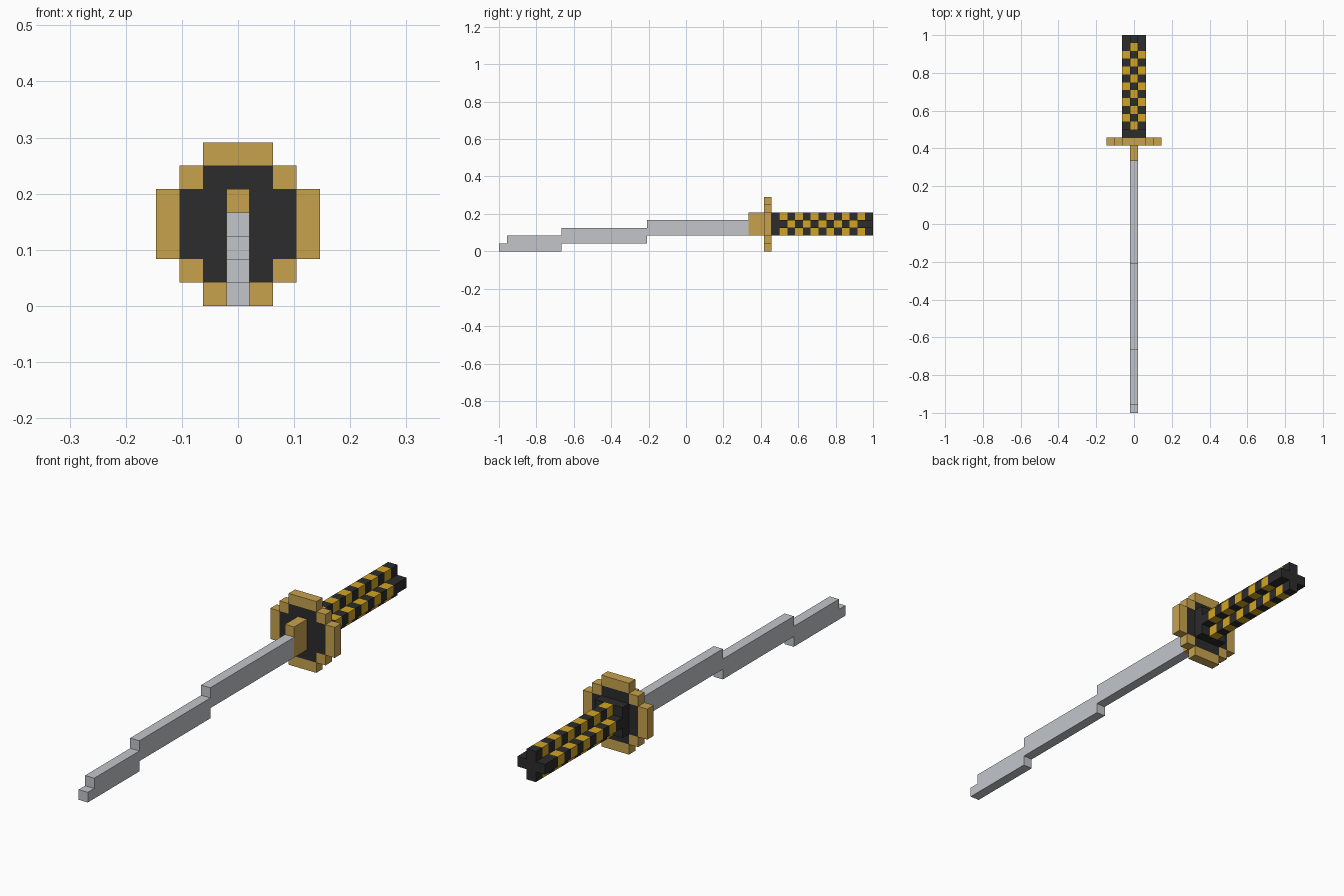
import bpy, bmesh

if "Cube" in bpy.data.objects:
    bpy.data.objects.remove(bpy.data.objects["Cube"])

U = 2 / 48            # one block of the grid
ZC = 3.5 * U          # height of the handle axis


def material(name, rgb):
    m = bpy.data.materials.new(name)
    m.diffuse_color = (*rgb, 1)
    m.use_nodes = True
    m.node_tree.nodes["Principled BSDF"].inputs["Base Color"].default_value = m.diffuse_color
    return m


STEEL = material("steel grey", (0.54, 0.56, 0.59))
BRASS = material("brass", (0.58, 0.365, 0.076))
YELLOW = material("wrap yellow", (0.65, 0.376, 0.016))
BLACK = material("charcoal", (0.025, 0.025, 0.025))


def finish(name, bm, mats):
    bmesh.ops.remove_doubles(bm, verts=bm.verts, dist=1e-5)
    bmesh.ops.recalc_face_normals(bm, faces=bm.faces)
    me = bpy.data.meshes.new(name)
    bm.to_mesh(me)
    bm.free()
    for m in mats:
        me.materials.append(m)
    ob = bpy.data.objects.new(name, me)
    bpy.context.collection.objects.link(ob)
    return ob


def prism(bm, ring_a, ring_b, caps=True):
    """Join two matching outlines with side faces."""
    a = [bm.verts.new(p) for p in ring_a]
    b = [bm.verts.new(p) for p in ring_b]
    n = len(a)
    sides = [bm.faces.new((a[i], a[(i + 1) % n], b[(i + 1) % n], b[i])) for i in range(n)]
    if caps:
        bm.faces.new(a)
        bm.faces.new(b)
    return sides


def box(name, x, y0, y1, z0, z1, mat):
    bm = bmesh.new()
    ring = [(-x, z0), (x, z0), (x, z1), (-x, z1)]
    prism(bm, [(px, y0, pz) for px, pz in ring], [(px, y1, pz) for px, pz in ring])
    return finish(name, bm, [mat])


# Blade: stepped side profile (y, z in blocks from the tip), one block thick
profile = [(0, 0), (8, 0), (8, 1), (19, 1), (19, 2), (32, 2),
           (32, 4), (19, 4), (19, 3), (8, 3), (8, 2), (1, 2), (1, 1), (0, 1)]
bm = bmesh.new()
prism(bm, *[[(s * U / 2, -1 + y * U, z * U) for y, z in profile] for s in (-1, 1)])
finish("blade", bm, [STEEL])

# Blade collar in front of the guard
box("blade_collar", U / 2, -1 + 32 * U, -1 + 34 * U, 2 * U, 5 * U, BRASS)

# Guard: stepped disc of grid cells, brass rim with dark centre
Y0, Y1 = -1 + 34 * U, -1 + 35 * U
cells = {(i, j) for i in range(-3, 4) for j in range(-3, 4) if abs(i) + abs(j) <= 4}
bm = bmesh.new()
for i, j in sorted(cells):
    dark = max(abs(i), abs(j)) <= 2 and abs(i) + abs(j) <= 3
    corners = [(i + a, j + b) for a, b in ((-.5, -.5), (.5, -.5), (.5, .5), (-.5, .5))]
    for y in (Y0, Y1):
        f = bm.faces.new([bm.verts.new((x * U, y, ZC + z * U)) for x, z in corners])
        f.material_index = 1 if dark else 0
    # rim faces wherever the neighbouring cell is missing
    for k, (di, dj) in enumerate(((0, -1), (1, 0), (0, 1), (-1, 0))):
        if (i + di, j + dj) not in cells:
            (xa, za), (xb, zb) = corners[k], corners[(k + 1) % 4]
            bm.faces.new([bm.verts.new((x * U, y, ZC + z * U)) for x, y, z in
                          ((xa, Y0, za), (xb, Y0, zb), (xb, Y1, zb), (xa, Y1, za))])
finish("guard", bm, [BRASS, BLACK])

# Square handle collar behind the guard
box("handle_collar", 1.5 * U, Y1, Y1 + U, 2 * U, 5 * U, BLACK)

# Handle: plus-shaped bar in rings, checkered by arm and ring number
quarter = [(1.5, -.5), (1.5, .5), (.5, .5)]
plus = []
for _ in range(4):
    plus += quarter
    quarter = [(-z, x) for x, z in quarter]
bm = bmesh.new()
for k in range(1, 13):
    rings = [[(x * U, Y1 + n * U, ZC + z * U) for x, z in plus] for n in (k, k + 1)]
    for f in prism(bm, *rings, caps=False):
        c = f.calc_center_median()
        upright = abs(c.z - ZC) > abs(c.x)
        gold = k % 2 == 1 if upright else (k % 2 == 0 and k < 12)
        f.material_index = 1 if gold else 0
for n in (1, 13):
    bm.faces.new([bm.verts.new((x * U, Y1 + n * U, ZC + z * U)) for x, z in plus])
finish("handle", bm, [BLACK, YELLOW])
